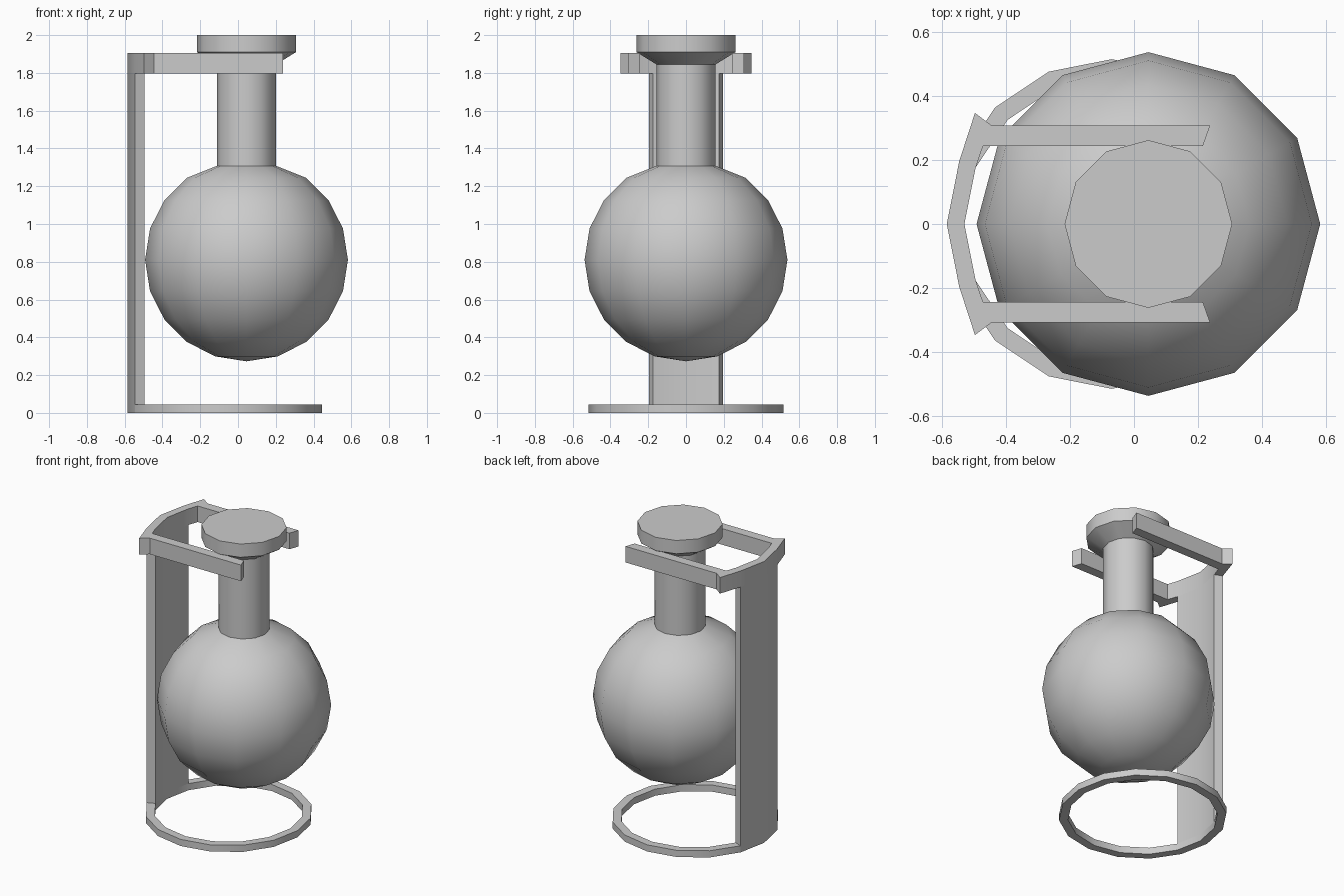
import bpy, bmesh, math

if "Cube" in bpy.data.objects:
    bpy.data.objects.remove(bpy.data.objects["Cube"])


def finish(bm, name, angle):
    bmesh.ops.recalc_face_normals(bm, faces=bm.faces)
    me = bpy.data.meshes.new(name)
    bm.to_mesh(me)
    bm.free()
    ob = bpy.data.objects.new(name, me)
    bpy.context.collection.objects.link(ob)
    bpy.ops.object.select_all(action='DESELECT')
    ob.select_set(True)
    bpy.context.view_layer.objects.active = ob
    bpy.ops.object.shade_smooth_by_angle(angle=math.radians(angle))
    return ob


def lathe(name, profile, sides, cx, closed=False, angle=35):
    """Spin (radius, z) points around a vertical axis at x = cx."""
    bm = bmesh.new()
    rings = []
    for r, z in profile:
        if r == 0:
            rings.append([bm.verts.new((cx, 0, z))] * sides)
        else:
            rings.append([bm.verts.new((cx + r * math.cos(2 * math.pi * i / sides),
                                        r * math.sin(2 * math.pi * i / sides), z))
                          for i in range(sides)])
    pairs = list(zip(rings, rings[1:]))
    if closed:
        pairs.append((rings[-1], rings[0]))
    for a, b in pairs:
        for i in range(sides):
            j = (i + 1) % sides
            bm.faces.new(list(dict.fromkeys((a[i], a[j], b[j], b[i]))))
    return finish(bm, name, angle)


def mirrored_band(name, outer, inner, z0, z1):
    """Extrude a band outline given for y >= 0 and mirrored to y < 0."""
    half = outer + inner
    path = half + [(x, -y) for x, y in reversed(half) if y > 0]
    bm = bmesh.new()
    face = bm.faces.new([bm.verts.new((x, y, z0)) for x, y in path])
    top = bmesh.ops.extrude_face_region(bm, geom=[face])['geom']
    bmesh.ops.translate(bm, vec=(0, 0, z1 - z0),
                        verts=[v for v in top if isinstance(v, bmesh.types.BMVert)])
    bmesh.ops.triangulate(bm, faces=[f for f in bm.faces if len(f.verts) > 4])
    return finish(bm, name, 30)


# Round flask: faceted globe, neck
FX, R, CZ = 0.045, 0.537, 0.81
globe = [(0, CZ - R)]
for k in range(-4, 4):
    t = math.radians(18 * k)
    globe.append((R * math.cos(t), CZ + R * math.sin(t)))
lathe("flask", globe + [(0.157, 1.308), (0.157, 1.845)], 12, FX)

# Flared lip with flat cap
lathe("flask_lip", [(0.157, 1.845), (0.262, 1.91), (0.262, 2.0), (0, 2.0)], 12, FX)

# Stand base ring
lathe("base_ring", [(0.515, 0), (0.515, 0.045), (0.46, 0.045), (0.46, 0)],
      16, -0.07, closed=True)

# Curved back upright
mirrored_band("back_upright", [(-0.585, 0), (-0.546, 0.197)],
              [(-0.495, 0.176), (-0.53, 0)], 0, 1.796)

# Fork holding the flask below its lip
mirrored_band("neck_fork",
              [(-0.585, 0), (-0.546, 0.197), (-0.497, 0.347), (-0.445, 0.308),
               (0.238, 0.308)],
              [(0.215, 0.243), (-0.472, 0.243), (-0.495, 0.176), (-0.53, 0)],
              1.796, 1.905)
